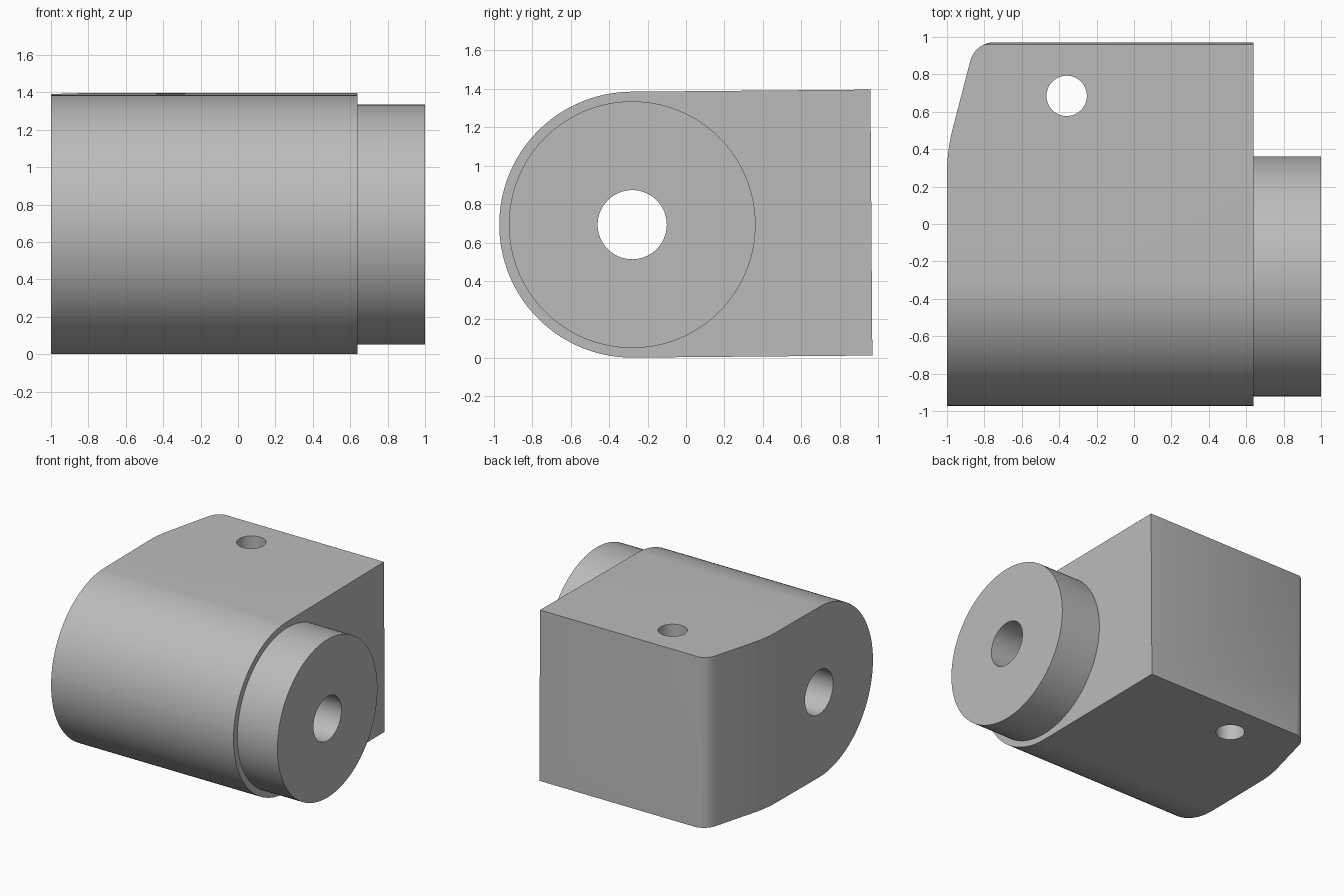
import bpy
import bmesh
from math import cos, sin, radians
from mathutils import Matrix, Vector

cube = bpy.data.objects.get("Cube")
if cube:
    bpy.data.objects.remove(cube, do_unlink=True)

grey = bpy.data.materials.new("plain grey")
grey.use_nodes = True
grey.diffuse_color = (0.5, 0.5, 0.5, 1)
grey.node_tree.nodes["Principled BSDF"].inputs["Base Color"].default_value = (0.5, 0.5, 0.5, 1)

AXIS_Y, AXIS_Z, TILT = -0.28, 0.693, 0.5


def arc(cx, cy, r, start, end, steps):
    """Points along an arc, angles in degrees."""
    angles = [radians(start + (end - start) * i / steps) for i in range(steps + 1)]
    return [(cx + r * cos(a), cy + r * sin(a)) for a in angles]


def prism(name, outline, direction, start, end):
    """Extrude a closed outline along x (outline in y, z) or z (outline in x, y)."""
    bm = bmesh.new()
    place = (lambda p: (start, *p)) if direction == "x" else (lambda p: (*p, start))
    face = bm.faces.new([bm.verts.new(place(p)) for p in outline])
    out = bmesh.ops.extrude_face_region(bm, geom=[face])
    shift = Vector((end - start, 0, 0) if direction == "x" else (0, 0, end - start))
    bmesh.ops.translate(bm, vec=shift, verts=[v for v in out["geom"] if isinstance(v, bmesh.types.BMVert)])
    bmesh.ops.recalc_face_normals(bm, faces=bm.faces)
    mesh = bpy.data.meshes.new(name)
    bm.to_mesh(mesh)
    bm.free()
    mesh.materials.append(grey)
    obj = bpy.data.objects.new(name, mesh)
    bpy.context.collection.objects.link(obj)
    return obj


def circle(cx, cy, r, steps):
    return arc(cx, cy, r, 0, 360, steps)[:-1]


def combine(target, tool, operation):
    """Apply a boolean and discard the tool."""
    tool.hide_render = True
    mod = target.modifiers.new(operation.lower(), "BOOLEAN")
    mod.operation, mod.object, mod.solver = operation, tool, "EXACT"
    bpy.context.view_layer.objects.active = target
    bpy.ops.object.modifier_apply(modifier=mod.name)
    bpy.data.objects.remove(tool, do_unlink=True)


# Housing: round front, square back, very slightly tilted
side = arc(AXIS_Y, AXIS_Z, 0.692, 90 + TILT, 270 + TILT, 72)
side += [(0.97, 0.012), (0.96, 1.396)]
body = prism("housing", side, "x", -1, 0.64)

# Plan outline: swept-in side and rounded rear corner
plan = [(0.8, 0.97), (0.8, -1.2), (-1, -1.2)]
plan += arc(-0.05, 0.27, 0.95, 180, 165, 10)
plan += arc(-0.745, 0.837, 0.135, 165, 90, 14)
combine(body, prism("plan_cutter", plan, "z", -0.2, 1.6), "INTERSECT")

# Round boss on the end face
combine(body, prism("boss", circle(AXIS_Y, AXIS_Z, 0.642, 128), "x", 0.5, 1), "UNION")

# Long bore and vertical pin hole
combine(body, prism("bore_cutter", circle(AXIS_Y, AXIS_Z, 0.18, 64), "x", -1.2, 1.2), "DIFFERENCE")
combine(body, prism("pin_cutter", circle(-0.36, 0.685, 0.108, 48), "z", -0.2, 1.6), "DIFFERENCE")

bpy.ops.object.select_all(action="DESELECT")
body.select_set(True)
bpy.context.view_layer.objects.active = body
bpy.ops.object.shade_smooth_by_angle(angle=radians(30))
